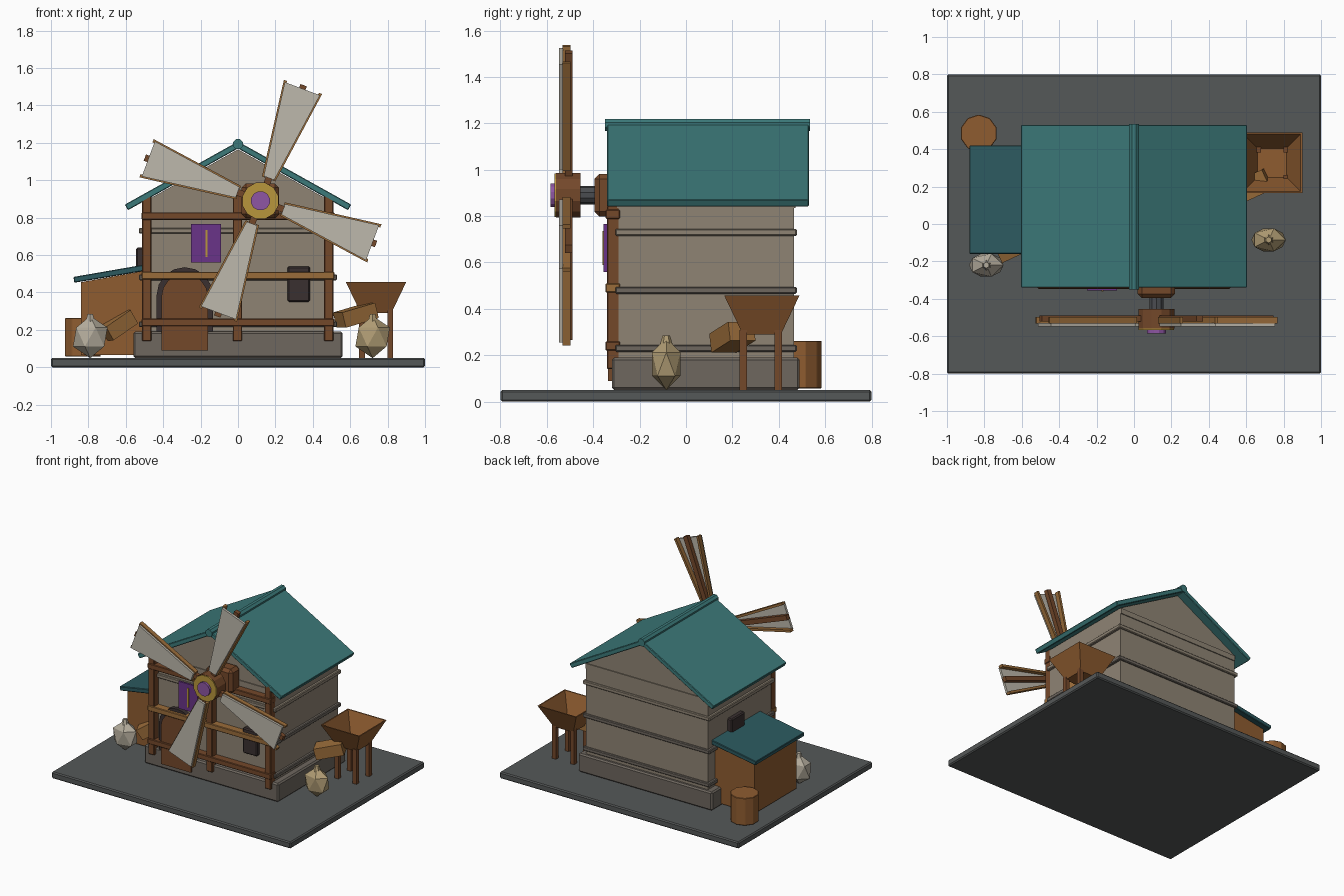
import bpy, bmesh
from math import radians, cos, sin, pi, atan2
from mathutils import Matrix, Vector

if "Cube" in bpy.data.objects:
    bpy.data.objects.remove(bpy.data.objects["Cube"])


def mat(name, hexa):
    m = bpy.data.materials.new(name)
    rgb = [int(hexa[i:i + 2], 16) / 255 for i in (0, 2, 4)]
    m.diffuse_color = [((c + 0.055) / 1.055) ** 2.4 for c in rgb] + [1]
    m.use_nodes = True
    m.node_tree.nodes["Principled BSDF"].inputs["Base Color"].default_value = m.diffuse_color
    return m


BASE = mat("slate", "555858")
STONE = mat("stone", "6E675F")
WALL = mat("plaster", "8F8474")
TEAL = mat("teal", "3C7A7A")
TEAL_D = mat("dark_teal", "2C5A60")
WOOD = mat("wood", "74482A")
OAK = mat("oak", "9A6C3A")
SHED = mat("shed_wood", "8F5C30")
DARK = mat("dark", "3A3030")
IRON = mat("iron", "4A4C50")
CANVAS = mat("canvas", "BDB8AC")
GOLD = mat("gold", "B8963C")
PURPLE = mat("purple", "6A3488")
LILAC = mat("lilac", "8E56A4")
SACK_W = mat("pale_sack", "B4AC9C")
SACK_T = mat("tan_sack", "B09C74")


def finish(bm, name, m, bevel=0.0, matrix=None):
    if matrix:
        bm.transform(matrix)
    bmesh.ops.recalc_face_normals(bm, faces=bm.faces)
    me = bpy.data.meshes.new(name)
    bm.to_mesh(me)
    bm.free()
    ob = bpy.data.objects.new(name, me)
    me.materials.append(m)
    bpy.context.collection.objects.link(ob)
    if bevel:
        b = ob.modifiers.new("bevel", "BEVEL")
        b.width, b.segments = bevel, 1
    return ob


def box(name, x, y, z, m, bevel=0.0, matrix=None):
    bm = bmesh.new()
    bmesh.ops.create_cube(bm, size=1)
    for v in bm.verts:
        v.co = [a[0] + (c + 0.5) * (a[1] - a[0]) for a, c in zip((x, y, z), v.co)]
    return finish(bm, name, m, bevel, matrix)


def prism(name, pts, y0, y1, m, bevel=0.0, matrix=None):
    """Extrude an x-z outline from y0 to y1."""
    bm = bmesh.new()
    f = bm.faces.new([bm.verts.new((p[0], y0, p[1])) for p in pts])
    r = bmesh.ops.extrude_face_region(bm, geom=[f])
    for v in r["geom"]:
        if isinstance(v, bmesh.types.BMVert):
            v.co.y = y1
    return finish(bm, name, m, bevel, matrix)


def disc_y(name, x, z, r, y0, y1, m, n=12, bevel=0.0):
    pts = [(x + r * cos(2 * pi * (i + .5) / n), z + r * sin(2 * pi * (i + .5) / n)) for i in range(n)]
    return prism(name, pts, y0, y1, m, bevel)


def arch(x, w, z0, z1, n=8):
    zc = z1 - w
    return [(x - w, z0), (x + w, z0)] + [
        (x + w * cos(pi * i / n), zc + w * sin(pi * i / n)) for i in range(n + 1)]


# Ground slab, foundation and walls
box("ground_slab", (-1, 1), (-.8, .8), (0, .05), BASE, .008)
box("foundation", (-.56, .56), (-.32, .49), (.05, .19), STONE, .01)
prism("house_walls", [(-.51, .19), (.51, .19), (.51, .88), (0, 1.165), (-.51, .88)], -.29, .465, WALL)
for i, z in enumerate((.23, .48, .73)):
    box(f"wall_band_{i}", (-.53, .53), (-.305, .478), (z - .015, z + .015), STONE if i < 2 else WALL, .005)
box("eave_band", (-.51, .51), (-.297, .472), (.835, .875), WALL)

# Main roof
for s, n in ((-1, "left"), (1, "right")):
    prism(f"roof_{n}", [(0, 1.17), (s * .588, .84), (s * .605, .87), (0, 1.207)], -.34, .53, TEAL, .004)
disc_y("roof_ridge", 0, 1.193, .029, -.35, .535, TEAL, 8)

# Front timber frame
for i, x in enumerate((-.488, -.003, .485)):
    box(f"frame_post_{i}", (x - .025, x + .025), (-.34, -.285), (.14, .92), WOOD, .004)
for i, (z, m) in enumerate(((.24, WOOD), (.49, OAK), (.808, WOOD))):
    box(f"frame_beam_{i}", (-.515, .515), (-.347, -.285), (z - .02, z + .02), m, .004)

# Door, windows, banner
prism("door_frame", arch(-.285, .15, .19, .535), -.325, -.28, DARK)
prism("door", arch(-.285, .125, .09, .5), -.336, -.28, WOOD)
box("front_window", (.265, .385), (-.325, -.28), (.35, .54), DARK, .008)
box("side_window", (-.545, -.5), (.07, .23), (.5, .64), DARK, .008)
box("banner", (-.25, -.09), (-.355, -.34), (.56, .765), PURPLE)
box("banner_stripe", (-.175, -.163), (-.36, -.35), (.59, .735), GOLD)
box("banner_bracket", (-.2, -.14), (-.342, -.28), (.7, .74), WOOD)

# Windmill shaft and hub
HX, HZ = .12, .89
box("shaft_block", (HX - .1, HX + .1), (-.395, -.28), (HZ - .092, HZ + .092), WOOD, .022)
disc_y("shaft", HX, HZ, .04, -.47, -.38, IRON, 10)
disc_y("hub", HX, HZ, .1, -.56, -.455, WOOD)
disc_y("hub_ring", HX, HZ, .098, -.567, -.558, GOLD)
disc_y("hub_cap", HX, HZ, .052, -.585, -.56, LILAC)

# Four sails
for i in range(4):
    a = radians(69.5 + 90 * i)
    M = Matrix.Translation((HX, 0, HZ)) @ Matrix.Rotation(-a, 4, 'Y')
    box(f"sail_spar_{i}", (.05, .66), (-.522, -.49), (-.018, .018), WOOD, 0, M)
    prism(f"sail_cloth_{i}", [(.13, -.03), (.64, -.1), (.64, .1), (.13, .03)], -.548, -.53, CANVAS, 0, M)
    for s in (-1, 1):
        prism(f"sail_rail_{i}_{'a' if s < 0 else 'b'}",
              [(.125, s * .022), (.65, s * .091), (.65, s * .109), (.125, s * .038)], -.532, -.498, OAK, 0, M)

# Side shed
prism("shed_walls", [(-.84, .065), (-.5, .065), (-.5, .515), (-.84, .455)], -.12, .38, SHED)
prism("shed_roof", [(-.875, .452), (-.5, .515), (-.505, .548), (-.88, .483)], -.16, .42, TEAL_D, .004)

# Barrel
bm = bmesh.new()
bmesh.ops.create_cone(bm, cap_ends=True, segments=10, radius1=.1, radius2=.1, depth=.205)
finish(bm, "barrel", SHED, .003, Matrix.Translation((-.83, .485, .16)))

# Hopper: open tapered funnel with a closed floor, on four legs
bm = bmesh.new()
rings = []
for w, z in ((.162, .457), (.082, .29), (.078, .298), (.153, .457)):
    rings.append([bm.verts.new((.738 + sx * w, .327 + sy * w, z))
                  for sx, sy in ((-1, -1), (1, -1), (1, 1), (-1, 1))])
for a, b in ((0, 1), (2, 3), (3, 0)):
    for k in range(4):
        j = (k + 1) % 4
        bm.faces.new((rings[a][k], rings[a][j], rings[b][j], rings[b][k]))
bm.faces.new(rings[1])
bm.faces.new(rings[2])
finish(bm, "hopper", SHED)
for sx in (-1, 1):
    for sy in (-1, 1):
        x, y = .738 + sx * .076, .322 + sy * .076
        box(f"hopper_leg_{sx}_{sy}", (x - .016, x + .016), (y - .016, y + .016), (.05, .31), WOOD)

# Tilted chutes
for n, c, yaw, tilt in (("hopper_chute", (.63, .2, .278), 25, -15), ("shed_chute", (-.645, -.115, .225), 25, -32)):
    M = (Matrix.Translation(c) @ Matrix.Rotation(radians(yaw), 4, 'Z')
         @ Matrix.Rotation(radians(tilt), 4, 'Y'))
    L = .1 if n == "hopper_chute" else .085
    box(n, (-L, L), (-.06, .06), (-.042, .042), OAK, 0, M)

# Grain sacks with tied necks
for n, x, y, m in (("left_sack", -.79, -.22, SACK_W), ("right_sack", .72, -.085, SACK_T)):
    bm = bmesh.new()
    bmesh.ops.create_icosphere(bm, subdivisions=1, radius=1)
    finish(bm, n, m, 0, Matrix.Translation((x, y, .162)) @ Matrix.Diagonal((.103, .072, .113, 1)))
    bm = bmesh.new()
    bmesh.ops.create_cone(bm, cap_ends=True, segments=6, radius1=.028, radius2=.016, depth=.04)
    finish(bm, n + "_neck", m, 0, Matrix.Translation((x, y, .265)))
